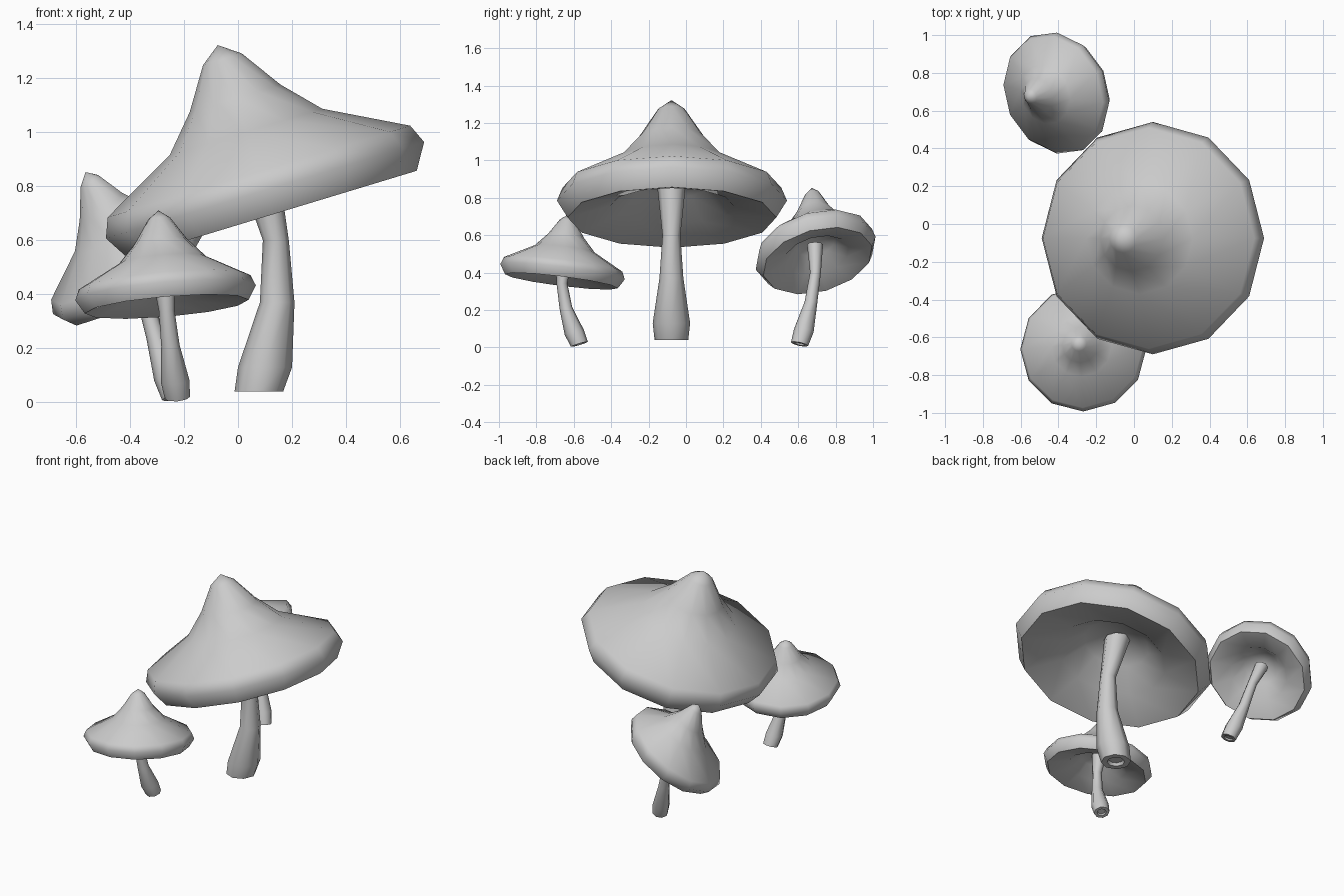
import bpy, bmesh
from math import cos, sin, tau, radians
from mathutils import Vector

if "Cube" in bpy.data.objects:
    bpy.data.objects.remove(bpy.data.objects["Cube"])

UP = Vector((0, 0, 1))


def lathe(name, rings, sides):
    """Skin rings of (centre, normal, radius); radius 0 makes a single point."""
    bm = bmesh.new()
    loops = []
    for c, n, r in rings:
        n = n.normalized()
        u = (Vector((1, 0, 0)) - n * n.x).normalized()
        v = n.cross(u)
        if r == 0:
            loops.append([bm.verts.new(c)])
        else:
            loops.append([bm.verts.new(c + r * (u * cos(tau * i / sides) + v * sin(tau * i / sides)))
                          for i in range(sides)])
    for a, b in zip(loops, loops[1:]):
        for i in range(sides):
            j = (i + 1) % sides
            if len(a) == 1:
                bm.faces.new((a[0], b[i], b[j]))
            elif len(b) == 1:
                bm.faces.new((a[j], a[i], b[0]))
            else:
                bm.faces.new((a[i], b[i], b[j], a[j]))
    bmesh.ops.recalc_face_normals(bm, faces=bm.faces)
    me = bpy.data.meshes.new(name)
    bm.to_mesh(me)
    bm.free()
    ob = bpy.data.objects.new(name, me)
    bpy.context.collection.objects.link(ob)
    bpy.ops.object.select_all(action='DESELECT')
    bpy.context.view_layer.objects.active = ob
    ob.select_set(True)
    bpy.ops.object.shade_smooth_by_angle(angle=radians(62))
    return ob


# Cap profile (radius, height): peak, slope, rolled rim, underside, hollow
PEAK_H = 0.56
CAP = [(0, PEAK_H), (.075, .505), (.175, .355), (.295, .225), (.585, .072), (.615, 0),
       (.558, -.094), (.33, -.03), (.2, .08), (0, .14)]


def cap(name, centre, normal, size, peak):
    c, n, p = Vector(centre), Vector(normal).normalized(), Vector(peak)
    rings = []
    for r, h in CAP:
        mid = c.lerp(p, h / PEAK_H) if h > 0 else c + n * h * size
        rings.append((mid, n, r * size))
    lathe(name, rings, 12)


def stem(name, path, radii, tilt):
    pts = [Vector(p) for p in path]
    rings = []
    for i, p in enumerate(pts):
        t = (pts[min(i + 1, len(pts) - 1)] - pts[max(i - 1, 0)]).normalized()
        rings.append((p, UP.lerp(t, tilt), radii[i]))
    # recessed foot
    p, n, r = rings[0]
    foot = [(p + n * .2 * r, n, 0), (p + n * .2 * r, n, r * .5), (p, n, r * .6)]
    top = (rings[-1][0], rings[-1][1], 0)
    lathe(name, foot + rings + [top], 8)


BIG = [.09, .1, .064, .048, .08]
SMALL = [.047, .053, .034, .029, .043]

# Large mushroom
cap("large_cap", (.1, -.075, .785), (-.29, 0, .957), 1, (-.075, -.078, 1.322))
stem("large_stem", [(.077, -.078, .04), (.1, -.078, .13), (.145, -.078, .37),
                    (.14, -.078, .6), (.065, -.078, .9)], BIG, 0)

# Small front mushroom
cap("front_cap", (-.268, -.66, .405), (-.085, .125, 1), .545, (-.294, -.63, .71))
stem("front_stem", [(-.224, -.57, .017), (-.233, -.597, .08), (-.25, -.642, .21),
                    (-.264, -.663, .34), (-.275, -.655, .47)], SMALL, .7)

# Small back mushroom
cap("back_cap", (-.408, .693, .504), (-.55, -.22, .8), .54, (-.564, .673, .852))
stem("back_stem", [(-.235, .607, .018), (-.258, .63, .09), (-.305, .668, .24),
                   (-.35, .692, .4), (-.425, .69, .55)], SMALL, .7)
